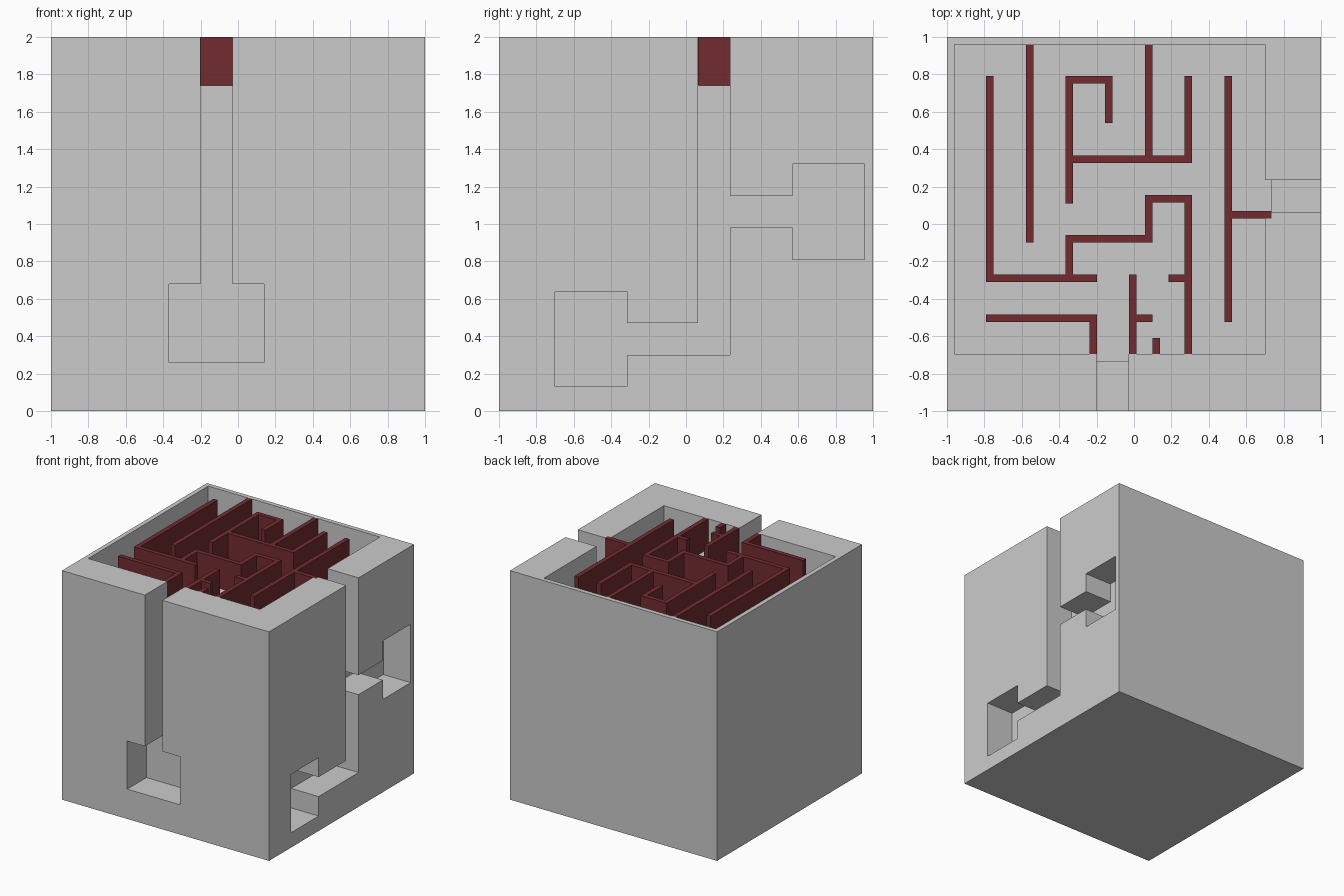
import bpy, bmesh
from mathutils import Vector

if "Cube" in bpy.data.objects:
    bpy.data.objects.remove(bpy.data.objects["Cube"])

COLORS = {
    "grey": (0.6, 0.6, 0.6, 1), "green": (0.05, 0.38, 0.19, 1),
    "light_green": (0.32, 0.6, 0.19, 1), "orange": (0.57, 0.3, 0.06, 1),
    "yellow": (0.58, 0.58, 0.18, 1), "pink": (0.6, 0.22, 0.22, 1),
    "dark_red": (0.17, 0.025, 0.03, 1),
}
NAMES = list(COLORS)
MATS = []
for n in NAMES:
    m = bpy.data.materials.new(n)
    m.diffuse_color = COLORS[n]
    m.use_nodes = True
    m.node_tree.nodes["Principled BSDF"].inputs["Base Color"].default_value = m.diffuse_color
    MATS.append(m)


def finish(name, bm):
    me = bpy.data.meshes.new(name)
    bm.to_mesh(me)
    bm.free()
    ob = bpy.data.objects.new(name, me)
    bpy.context.collection.objects.link(ob)
    return ob


def add_box(bm, x0, x1, y0, y1, z0, z1):
    vs = bmesh.ops.create_cube(bm, size=1)["verts"]
    for v in vs:
        v.co = Vector(((x0 + x1) / 2 + v.co.x * (x1 - x0),
                       (y0 + y1) / 2 + v.co.y * (y1 - y0),
                       (z0 + z1) / 2 + v.co.z * (z1 - z0)))


def prism(name, pts, place, a, b):
    """Extrude a 2D outline from depth a to depth b."""
    bm = bmesh.new()
    face = bm.faces.new([bm.verts.new(place(u, v, a)) for u, v in pts])
    new = bmesh.ops.extrude_face_region(bm, geom=[face])["geom"]
    shift = Vector(place(0, 0, b)) - Vector(place(0, 0, a))
    bmesh.ops.translate(bm, vec=shift,
                        verts=[g for g in new if isinstance(g, bmesh.types.BMVert)])
    bmesh.ops.recalc_face_normals(bm, faces=bm.faces[:])
    ob = finish(name, bm)
    ob.hide_render = True
    return ob


def cut(target, cutter):
    mod = target.modifiers.new("cut", "BOOLEAN")
    mod.operation = "DIFFERENCE"
    mod.solver = "EXACT"
    mod.object = cutter
    bpy.context.view_layer.objects.active = target
    bpy.ops.object.modifier_apply(modifier=mod.name)
    bpy.data.objects.remove(cutter)


# solid cube body
bm = bmesh.new()
add_box(bm, -1, 1, -1, 1, 0, 2)
block = finish("cube_body", bm)

# top maze pocket with exits to the front and right channels
pocket = [(-.96, -.695), (-.2, -.695), (-.2, -.8), (-.03, -.8), (-.03, -.695),
          (.7, -.695), (.7, .03), (.735, .03), (.735, .065), (.8, .065),
          (.8, .235), (.7, .235), (.7, .96), (-.96, .96)]
cut(block, prism("pocket_cutter", pocket, lambda u, v, d: (u, v, d), 1.74, 2.1))

# front channel ending in a square chamber
front = [(-.37, .26), (.14, .26), (.14, .68), (-.03, .68), (-.03, 2.1),
         (-.2, 2.1), (-.2, .68), (-.37, .68)]
cut(block, prism("front_cutter", front, lambda u, v, d: (u, d, v), -1.1, -.735))

# right channel with two side branches and chambers
right = [(-.7, .13), (-.315, .13), (-.315, .3), (.235, .3), (.235, .98),
         (.57, .98), (.57, .81), (.955, .81), (.955, 1.32), (.57, 1.32),
         (.57, 1.15), (.235, 1.15), (.235, 2.1), (.065, 2.1), (.065, .47),
         (-.315, .47), (-.315, .64), (-.7, .64)]
cut(block, prism("right_cutter", right, lambda u, v, d: (d, u, v), 1.1, .735))

# split the surface along the panel outlines, then colour it
bm = bmesh.new()
bm.from_mesh(block.data)
for axis, values in enumerate([(-.96, .7, .735), (-.735, .275, .955), (.045, 1.7, 1.74)]):
    for val in values:
        co, no = Vector(), Vector()
        co[axis], no[axis] = val, 1
        bmesh.ops.bisect_plane(bm, geom=bm.verts[:] + bm.edges[:] + bm.faces[:],
                               dist=1e-5, plane_co=co, plane_no=no)


def colour(c, n):
    x, y, z = c
    if y < -.999:
        inside = -.96 < x < .735 and .045 < z < 1.74 and not (x > .7 and z > 1.7)
        return "green" if inside else "grey"
    if x > .999:
        inside = -.735 < y < .955 and .045 < z < 1.74
        return "orange" if inside or (.235 < y < .275 and z > .05) else "grey"
    if z < .001 or z > 1.999 or x < -.999 or y > .999:
        return "grey"
    if abs(z - 1.74) < .002 and n.z > .9:
        return "pink"
    if z > 1.741:
        if x < .737 and y > -.737:
            return "dark_red"
        return "orange" if x > .737 else "grey"
    if abs(y + .735) < .002 and n.y < -.9:
        return "light_green"
    if abs(x - .735) < .002 and n.x > .9:
        return "yellow"
    return "orange" if x > .735 else "green"


bm.normal_update()
for f in bm.faces:
    f.material_index = NAMES.index(colour(f.calc_center_bounds(), f.normal))
bm.to_mesh(block.data)
bm.free()
block.data.materials.clear()
for m in MATS:
    block.data.materials.append(m)

# maze walls standing on the pocket floor: (start, low, high)
T = .04
upright = [(-.79, -.31, .79), (-.577, -.1, .96), (-.365, .11, .79), (-.155, .54, .79),
           (.06, .365, .96), (.27, .325, .79), (.485, -.525, .79), (.06, -.1, .155),
           (-.365, -.31, -.06), (.27, -.695, .155), (-.027, -.695, -.27),
           (-.237, -.695, -.485), (.1, -.695, -.61)]
across = [(.75, -.325, -.155), (.325, -.325, .27), (.03, .525, .735), (.115, .1, .27),
          (-.1, -.325, .06), (-.31, -.75, -.365), (-.31, -.325, -.197), (-.31, .185, .27),
          (-.525, .013, .1), (-.525, -.79, -.237)]
bm = bmesh.new()
for x, lo, hi in upright:
    add_box(bm, x, x + T, lo, hi, 1.74, 2)
for y, lo, hi in across:
    add_box(bm, lo, hi, y, y + T, 1.74, 2)
walls = finish("maze_walls", bm)
walls.data.materials.append(MATS[NAMES.index("dark_red")])
